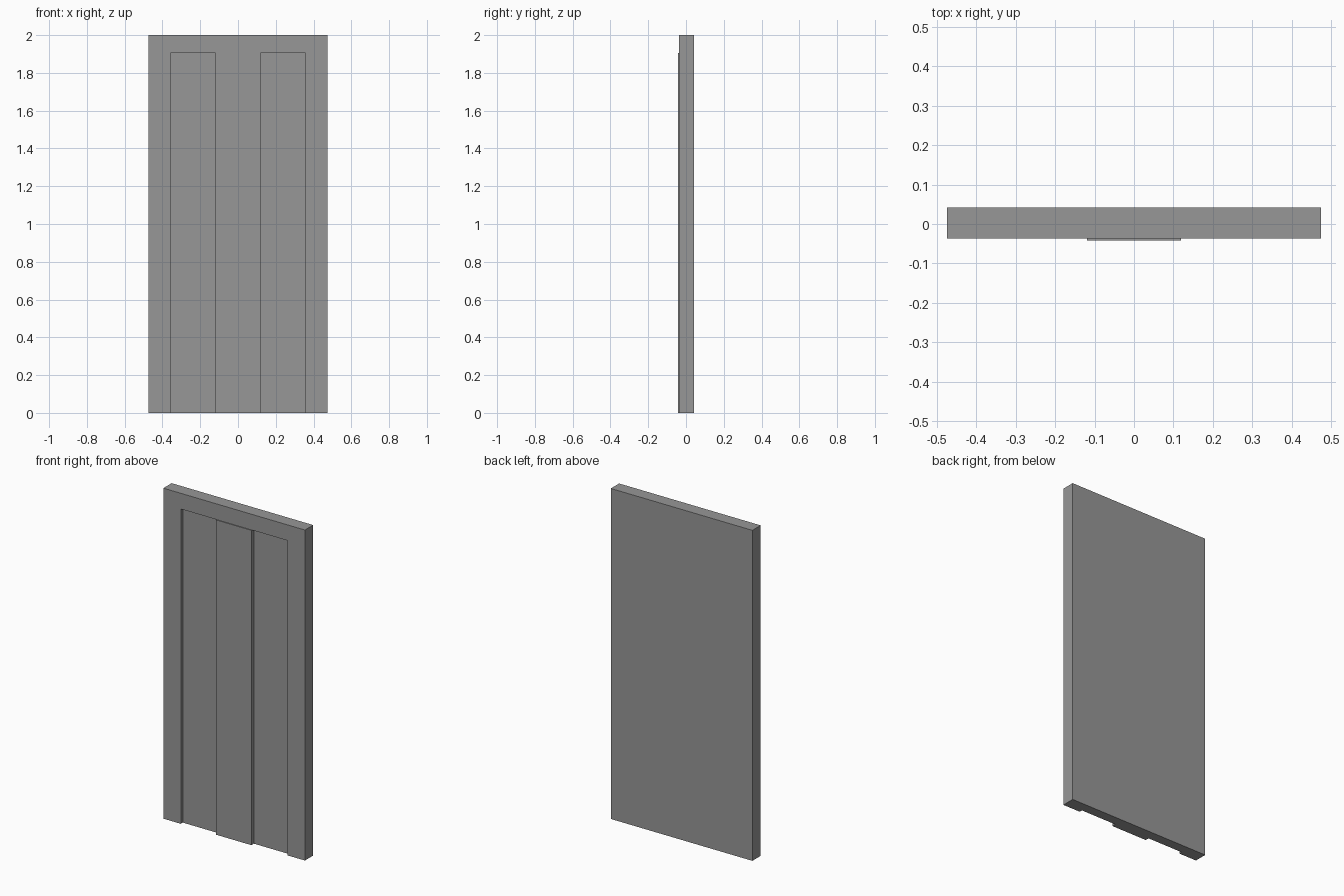
import bpy
import bmesh
from mathutils import Vector

cube = bpy.data.objects.get("Cube")
if cube:
    bpy.data.objects.remove(cube, do_unlink=True)

# Main dimensions
HALF_WIDTH, HEIGHT = 0.474, 2.0
OPEN_HALF, OPEN_TOP = 0.357, 1.905
LEAF_HALF = 0.119
BACK, FRONT, RECESS, LEAF_FRONT = 0.042, -0.037, -0.018, -0.042

grey = bpy.data.materials.new("plain grey")
grey.use_nodes = True
grey.diffuse_color = (0.31, 0.31, 0.31, 1)
grey.node_tree.nodes["Principled BSDF"].inputs["Base Color"].default_value = grey.diffuse_color


def box(name, low, high):
    """Box object between two opposite corners."""
    low, high = Vector(low), Vector(high)
    bm = bmesh.new()
    bmesh.ops.create_cube(bm, size=1)
    bmesh.ops.scale(bm, vec=high - low, verts=bm.verts)
    bmesh.ops.translate(bm, vec=(low + high) / 2, verts=bm.verts)
    mesh = bpy.data.meshes.new(name)
    bm.to_mesh(mesh)
    bm.free()
    mesh.materials.append(grey)
    obj = bpy.data.objects.new(name, mesh)
    bpy.context.collection.objects.link(obj)
    return obj


# Wall slab with a shallow doorway recess open at the floor
frame = box("door_frame", (-HALF_WIDTH, FRONT, 0), (HALF_WIDTH, BACK, HEIGHT))
cutter = box("recess_cutter", (-OPEN_HALF, FRONT - 0.1, -0.1), (OPEN_HALF, RECESS, OPEN_TOP))
cutter.hide_render = True
cut = frame.modifiers.new("doorway_recess", 'BOOLEAN')
cut.operation = 'DIFFERENCE'
cut.solver = 'EXACT'
cut.object = cutter
bpy.context.view_layer.objects.active = frame
bpy.ops.object.modifier_apply(modifier=cut.name)
bpy.data.objects.remove(cutter, do_unlink=True)

# Raised middle panel standing slightly proud of the frame
box("center_panel", (-LEAF_HALF, LEAF_FRONT, 0), (LEAF_HALF, RECESS, OPEN_TOP))
